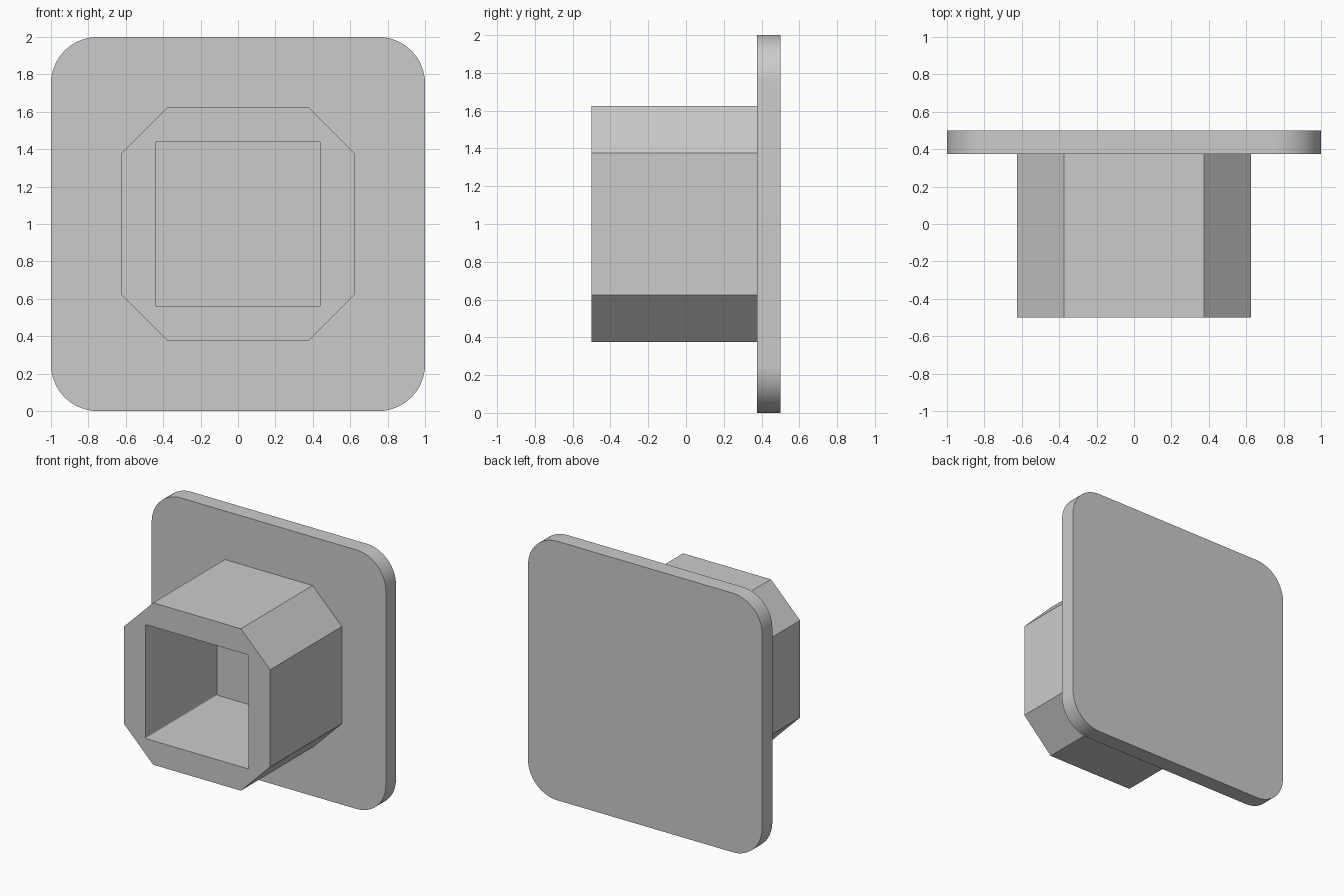
import bpy, bmesh, math

cube = bpy.data.objects.get("Cube")
if cube:
    bpy.data.objects.remove(cube, do_unlink=True)

# Single grey finish
grey = bpy.data.materials.new("light_grey")
grey.use_nodes = True
colour = (0.6, 0.6, 0.6, 1)
grey.diffuse_color = colour
grey.node_tree.nodes["Principled BSDF"].inputs["Base Color"].default_value = colour

CENTRE_Z = 1.0
FRONT, SEAM, BACK = -0.5, 0.375, 0.5


def square_profile(half, cut, steps):
    """Square outline with corners rounded (or chamfered when steps is 1)."""
    points = []
    for sx, sz, start in ((1, 1, 0), (-1, 1, 90), (-1, -1, 180), (1, -1, 270)):
        for i in range(steps + 1):
            a = math.radians(start + 90 * i / steps)
            points.append((sx * (half - cut) + cut * math.cos(a),
                           CENTRE_Z + sz * (half - cut) + cut * math.sin(a)))
    return points


def make_object(name, bm):
    bmesh.ops.recalc_face_normals(bm, faces=bm.faces)
    mesh = bpy.data.meshes.new(name)
    bm.to_mesh(mesh)
    bm.free()
    mesh.materials.append(grey)
    obj = bpy.data.objects.new(name, mesh)
    bpy.context.collection.objects.link(obj)
    return obj


def extrude_profile(name, profile, y0, y1):
    """Solid prism running along y."""
    bm = bmesh.new()
    face = bm.faces.new([bm.verts.new((x, y0, z)) for x, z in profile])
    result = bmesh.ops.extrude_face_region(bm, geom=[face], use_keep_orig=True)
    moved = [v for v in result["geom"] if isinstance(v, bmesh.types.BMVert)]
    bmesh.ops.translate(bm, verts=moved, vec=(0, y1 - y0, 0))
    return make_object(name, bm)


def smooth(obj):
    bpy.ops.object.select_all(action="DESELECT")
    obj.select_set(True)
    bpy.context.view_layer.objects.active = obj
    bpy.ops.object.shade_smooth_by_angle(angle=math.radians(30))


# Rounded back plate, which also closes the socket
plate = extrude_profile("back_plate", square_profile(1.0, 0.25, 16), SEAM, BACK)
smooth(plate)

# Chamfered square sleeve
sleeve = extrude_profile("socket_sleeve", square_profile(0.625, 0.25, 1), FRONT, SEAM)

# Square opening cut right through the sleeve
cutter = extrude_profile("opening_cutter", square_profile(0.44, 0.008, 3),
                         FRONT - 0.1, SEAM + 0.1)
cutter.hide_render = True
cutter.hide_viewport = True
cut = sleeve.modifiers.new("opening", "BOOLEAN")
cut.operation = "DIFFERENCE"
cut.solver = "EXACT"
cut.object = cutter
